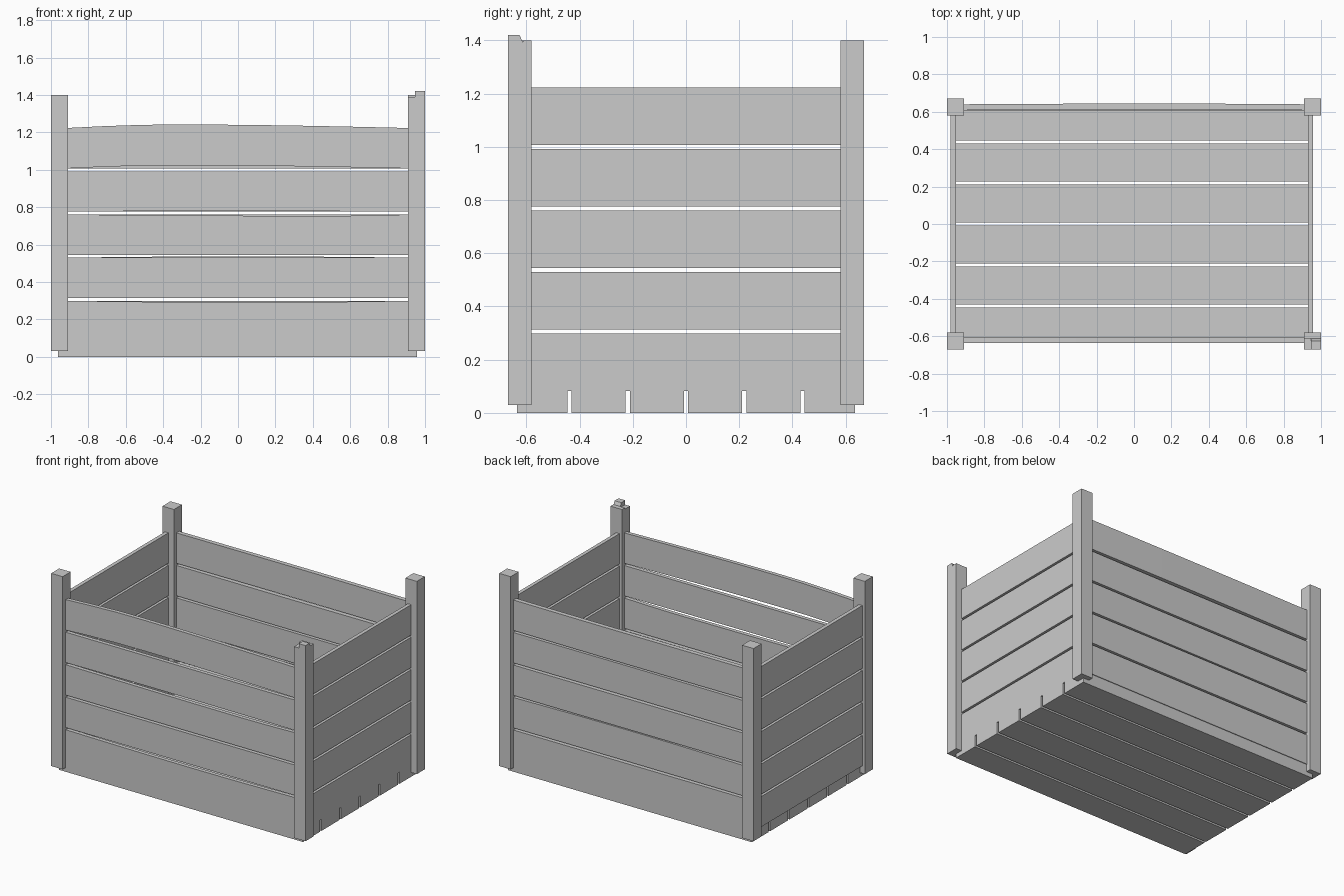
import bpy, bmesh, math

if "Cube" in bpy.data.objects:
    bpy.data.objects.remove(bpy.data.objects["Cube"])


def box(name, x0, x1, y0, y1, z0, z1, cuts=0, warp=None):
    """Axis-aligned board, optionally cut along x and displaced by warp()."""
    n = cuts + 1
    bm = bmesh.new()
    rings = []
    for i in range(n + 1):
        x = x0 + (x1 - x0) * i / n
        ring = []
        for y, z, top, back in ((y0, z0, 0, 0), (y1, z0, 0, 1), (y1, z1, 1, 1), (y0, z1, 1, 0)):
            dy, dz = warp(x, top) if warp else (0, 0)
            ring.append(bm.verts.new((x, y + dy, z + dz)))
        rings.append(ring)
    for a, b in zip(rings, rings[1:]):
        for k in range(4):
            m = (k + 1) % 4
            bm.faces.new((a[k], a[m], b[m], b[k]))
    bm.faces.new(rings[0])
    bm.faces.new(rings[-1])
    bmesh.ops.recalc_face_normals(bm, faces=bm.faces)
    me = bpy.data.meshes.new(name)
    bm.to_mesh(me)
    bm.free()
    ob = bpy.data.objects.new(name, me)
    bpy.context.collection.objects.link(ob)
    return ob


def bow(x, peak):
    """0 at the board ends, 1 at x = peak."""
    end = 0.92 if x > peak else -0.92
    return max(0, math.cos((x - peak) / (end - peak) * math.pi / 2))


# floor boards running left to right, with narrow gaps
FLOOR = 0.083
PITCH = 0.219
for i in range(6):
    lo = -0.635 if i == 0 else (i - 3) * PITCH + 0.008
    hi = 0.635 if i == 5 else (i - 2) * PITCH - 0.008
    box(f"floor_board_{i+1}", -0.962, 0.956, lo, hi, 0, FLOOR)

# wall boards: (bottom warp, top warp, peak x) for slightly bent front and back boards
front_warp = [(0, -0.008, 0.1), (0, 0, 0), (0, -0.008, 0.5), (0.004, 0, -0.1), (0.017, 0.019, -0.35)]
back_warp = [(0, 0, 0), (0, 0.007, 0.0), (0, 0, 0), (0, 0, 0), (0, 0, 0)]
for i in range(5):
    z0 = FLOOR + i * 0.231
    z1 = z0 + 0.216

    def front(x, top, w=front_warp[i]):
        return 0, w[1 if top else 0] * bow(x, w[2])

    def back(x, top, w=back_warp[i], n=i):
        return (0.004 if n == 4 else -0.003 * (n % 2)) * bow(x, 0.1), w[1 if top else 0] * bow(x, w[2])

    box(f"front_board_{i+1}", -0.92, 0.92, -0.635, -0.607, z0, z1, 8, front)
    box(f"back_board_{i+1}", -0.92, 0.92, 0.608, 0.64, z0, z1, 8, back)
    box(f"right_board_{i+1}", 0.93, 0.956, -0.59, 0.59, z0, z1)
    box(f"left_board_{i+1}", -0.98, -0.953, -0.59, 0.59, z0, z1)

# corner posts; the front right one has a broken top
for sx, lr in ((-1, "left"), (1, "right")):
    for sy, fb in ((-1, "front"), (1, "back")):
        xs = sorted((sx * 0.91, sx * 1.0))
        ys = sorted((sy * 0.58, sy * 0.67))
        broken = sx > 0 and sy < 0
        box(f"{fb}_{lr}_post", *xs, *ys, 0.03, 1.39 if broken else 1.40)

# broken post top: back ledge and raised splinter with a sloped rear edge
box("post_top_ledge", 0.91, 1.0, -0.612, -0.58, 1.39, 1.40)
splinter = box("post_top_splinter", 0.947, 1.0, -0.67, -0.612, 1.39, 1.421)
for v in splinter.data.vertices:
    if v.co.z > 1.4 and v.co.y > -0.64:
        v.co.y -= 0.014
